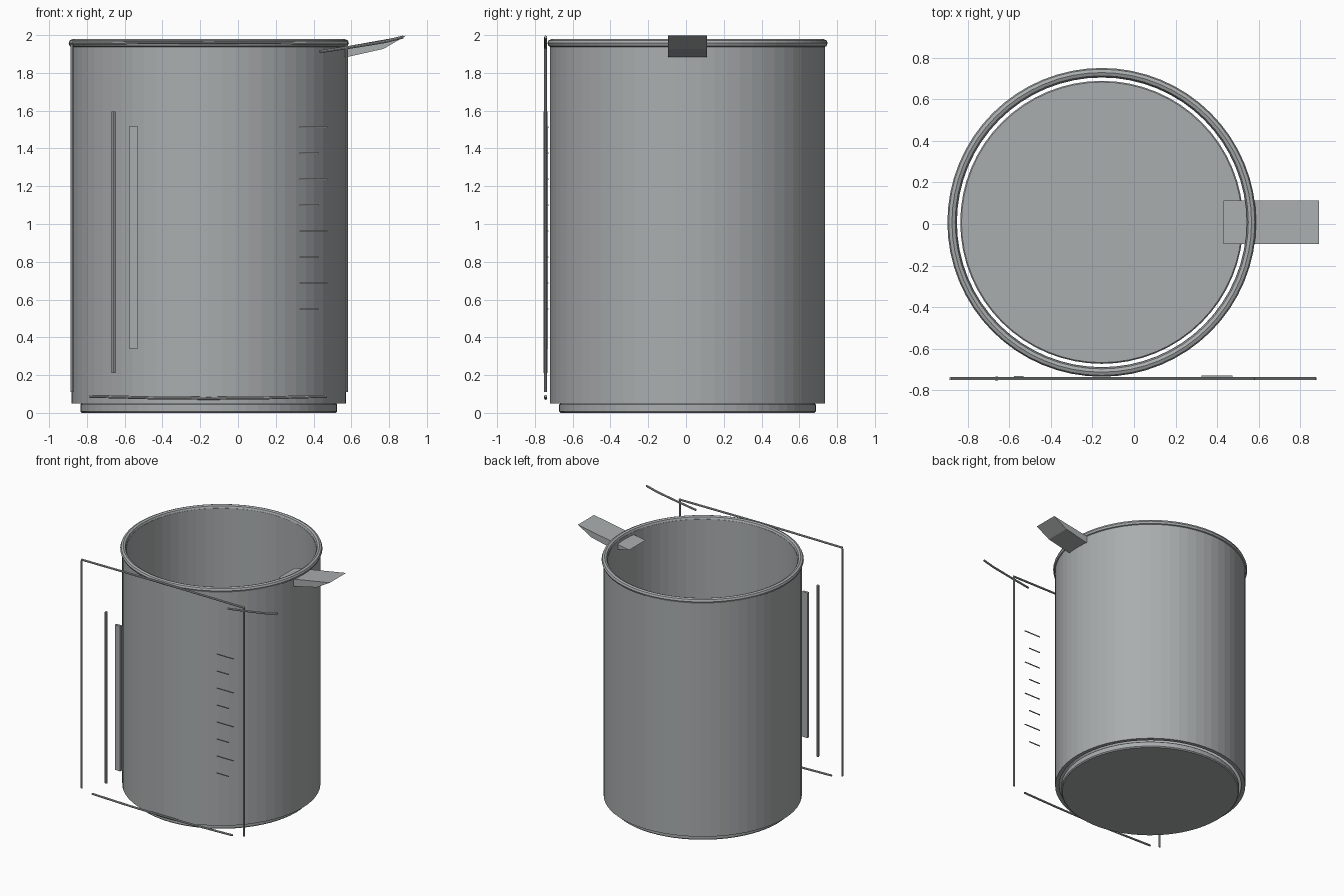
import bpy, bmesh, math
from mathutils import Vector

if "Cube" in bpy.data.objects:
    bpy.data.objects.remove(bpy.data.objects["Cube"])

CX, CY = -0.155, 0.008      # axis of the pot
PLANE_Y = -0.743            # plane of the thin outline rods
SEG = 64

steel = bpy.data.materials.new("brushed_grey")
steel.diffuse_color = (0.40, 0.42, 0.425, 1)
steel.use_nodes = True
steel.node_tree.nodes["Principled BSDF"].inputs["Base Color"].default_value = steel.diffuse_color


def add(name, bm):
    bmesh.ops.recalc_face_normals(bm, faces=bm.faces)
    me = bpy.data.meshes.new(name)
    bm.to_mesh(me)
    bm.free()
    me.materials.append(steel)
    ob = bpy.data.objects.new(name, me)
    bpy.context.collection.objects.link(ob)
    return ob


def lathe(name, profile, closed):
    """Spin a (radius, z) profile round the pot axis; open profiles get caps."""
    bm = bmesh.new()
    rings = []
    for r, z in profile:
        rings.append([bm.verts.new((CX + r * math.cos(2 * math.pi * i / SEG),
                                    CY + r * math.sin(2 * math.pi * i / SEG), z))
                      for i in range(SEG)])
    n = len(rings)
    for k in range(n if closed else n - 1):
        a, b = rings[k], rings[(k + 1) % n]
        for i in range(SEG):
            j = (i + 1) % SEG
            bm.faces.new((a[i], a[j], b[j], b[i]))
    if not closed:
        bm.faces.new(rings[0])
        bm.faces.new(rings[-1])
    return add(name, bm)


def box(name, x0, x1, y0, y1, z0, z1):
    bm = bmesh.new()
    bmesh.ops.create_cube(bm, size=1)
    for v in bm.verts:
        v.co = Vector(((x0 + x1) / 2 + v.co.x * (x1 - x0),
                       (y0 + y1) / 2 + v.co.y * (y1 - y0),
                       (z0 + z1) / 2 + v.co.z * (z1 - z0)))
    return add(name, bm)


def rod(name, points, radius=0.008, sides=8):
    """Round rod along (x, z) points in the outline plane."""
    bm = bmesh.new()
    pts = [Vector((x, PLANE_Y, z)) for x, z in points]
    rings = []
    for k, p in enumerate(pts):
        d = (pts[min(k + 1, len(pts) - 1)] - pts[max(k - 1, 0)]).normalized()
        u = Vector((0, 1, 0))
        w = d.cross(u)
        rings.append([bm.verts.new(p + radius * (u * math.cos(t) + w * math.sin(t)))
                      for t in (2 * math.pi * i / sides for i in range(sides))])
    for a, b in zip(rings, rings[1:]):
        for i in range(sides):
            j = (i + 1) % sides
            bm.faces.new((a[i], a[j], b[j], b[i]))
    bm.faces.new(rings[0])
    bm.faces.new(rings[-1])
    return add(name, bm)


# Pot: open tube wall, rolled rim, separate base disc
lathe("pot_wall", [(0.727, 0.05), (0.727, 1.957), (0.696, 1.957), (0.696, 0.05)], True)
lathe("rolled_rim", [(0.72 + 0.022 * math.cos(k * math.pi / 4),
                      1.957 + 0.022 * math.sin(k * math.pi / 4)) for k in range(8)], True)
lathe("base_disc", [(0.672, 0.0), (0.68, 0.008), (0.68, 0.044), (0.674, 0.05)], False)

# Pouring spout: wedge profile extruded across the rim
bm = bmesh.new()
profile = [(0.43, 1.915), (0.574, 1.883), (0.77, 1.927), (0.89, 1.997)]
sides = [[bm.verts.new((x, y, z)) for x, z in profile] for y in (-0.095, 0.112)]
for s in sides:
    bm.faces.new(s)
for i in range(4):
    j = (i + 1) % 4
    bm.faces.new((sides[0][i], sides[0][j], sides[1][j], sides[1][i]))
add("spout", bm)

# Outline rods in front of the pot
rod("left_edge_rod", [(-0.88, 0.11), (-0.88, 1.95)])
rod("right_edge_rod", [(0.574, 0.11), (0.574, 1.95)])
rod("top_edge_rod", [(-0.88, 1.958), (-0.155, 1.962), (0.58, 1.958)])
rod("bottom_edge_rod", [(-0.785, 0.088), (-0.47, 0.08), (-0.155, 0.077),
                        (0.16, 0.08), (0.47, 0.088)])
rod("spout_edge_rod", [(0.43, 1.912), (0.62, 1.94), (0.78, 1.966), (0.875, 1.99)])

# Highlight strips
rod("thin_strip", [(-0.66, 0.21), (-0.66, 1.595)], 0.011)
box("wide_strip", -0.577, -0.53, -0.75, -0.73, 0.34, 1.515)

# Measuring marks, alternating long and short
for k in range(8):
    z = 1.512 - k * 0.1375
    box("measuring_mark", 0.325, 0.473 if k % 2 == 0 else 0.43,
        -0.736, -0.729, z - 0.003, z + 0.003)
